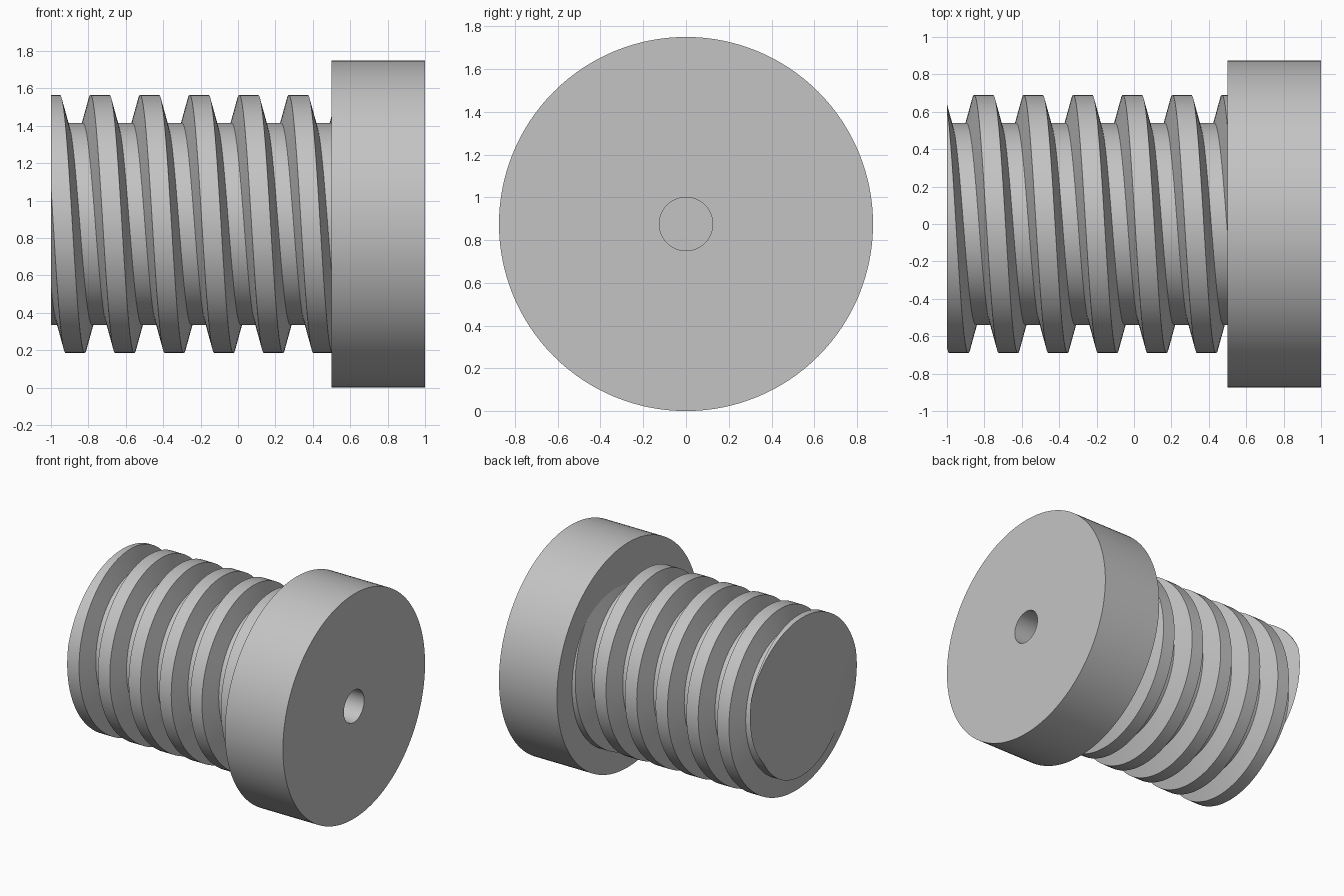
import bpy, bmesh, math
from mathutils import Vector

cube = bpy.data.objects.get("Cube")
if cube:
    bpy.data.objects.remove(cube, do_unlink=True)

AXIS_Z = 0.875
SEGMENTS = 128
PITCH = 0.265
ROOT, CREST = 0.54, 0.69
THREAD_START, HEAD_FACE, SHAFT_END = -1.0, 0.5, 0.52

grey = bpy.data.materials.new("plain grey")
grey.use_nodes = True
colour = (0.55, 0.55, 0.55, 1)
grey.diffuse_color = colour
grey.node_tree.nodes["Principled BSDF"].inputs["Base Color"].default_value = colour


def point(x, radius, angle):
    """Point around the horizontal axis; angle runs from back over the top."""
    return Vector((x, radius * math.cos(angle), AXIS_Z + radius * math.sin(angle)))


def finish(bm, name):
    bmesh.ops.recalc_face_normals(bm, faces=bm.faces)
    mesh = bpy.data.meshes.new(name)
    bm.to_mesh(mesh)
    bm.free()
    mesh.materials.append(grey)
    obj = bpy.data.objects.new(name, mesh)
    bpy.context.collection.objects.link(obj)
    bpy.ops.object.select_all(action="DESELECT")
    obj.select_set(True)
    bpy.context.view_layer.objects.active = obj
    bpy.ops.object.shade_smooth_by_angle(angle=math.radians(30))
    return obj


# Threaded shaft: one trapezoidal tooth swept along a helix, then cut flat
def threaded_shaft():
    bm = bmesh.new()
    tooth = [(-0.091, ROOT), (-0.051, CREST), (0.051, CREST),
             (0.091, ROOT), (PITCH - 0.091, ROOT)]
    crest_at_top = -0.738
    turns = 9
    previous = None
    for step in range(turns * SEGMENTS + 1):
        angle = math.tau * step / SEGMENTS
        centre = crest_at_top + PITCH * (angle / math.tau - 0.25 - 2)
        ring = [bm.verts.new(point(centre + dx, r, angle)) for dx, r in tooth]
        if previous:
            for i in range(len(tooth) - 1):
                bm.faces.new((previous[i], previous[i + 1], ring[i + 1], ring[i]))
        previous = ring
    bmesh.ops.remove_doubles(bm, verts=bm.verts, dist=0.0001)
    for x, side in ((THREAD_START, -1), (SHAFT_END, 1)):
        bmesh.ops.bisect_plane(
            bm, geom=bm.verts[:] + bm.edges[:] + bm.faces[:], dist=1e-6,
            plane_co=(x, 0, 0), plane_no=(side, 0, 0), clear_outer=True)
        # Flat end cap
        rim = [e for e in bm.edges if e.is_boundary
               and all(abs(v.co.x - x) < 1e-4 for v in e.verts)]
        hub = bm.verts.new((x, 0, AXIS_Z))
        for e in rim:
            bm.faces.new((e.verts[0], e.verts[1], hub))
    return finish(bm, "threaded_shaft")


# Round head with a small centre hole
def head():
    bm = bmesh.new()
    profile = [(HEAD_FACE, 0.125), (HEAD_FACE, 0.875), (1, 0.875), (1, 0.125)]
    rings = [[bm.verts.new(point(x, r, math.tau * i / SEGMENTS))
              for i in range(SEGMENTS)] for x, r in profile]
    for k, ring in enumerate(rings):
        following = rings[(k + 1) % len(rings)]
        for i in range(SEGMENTS):
            j = (i + 1) % SEGMENTS
            bm.faces.new((ring[i], ring[j], following[j], following[i]))
    return finish(bm, "round_head")


threaded_shaft()
head()
